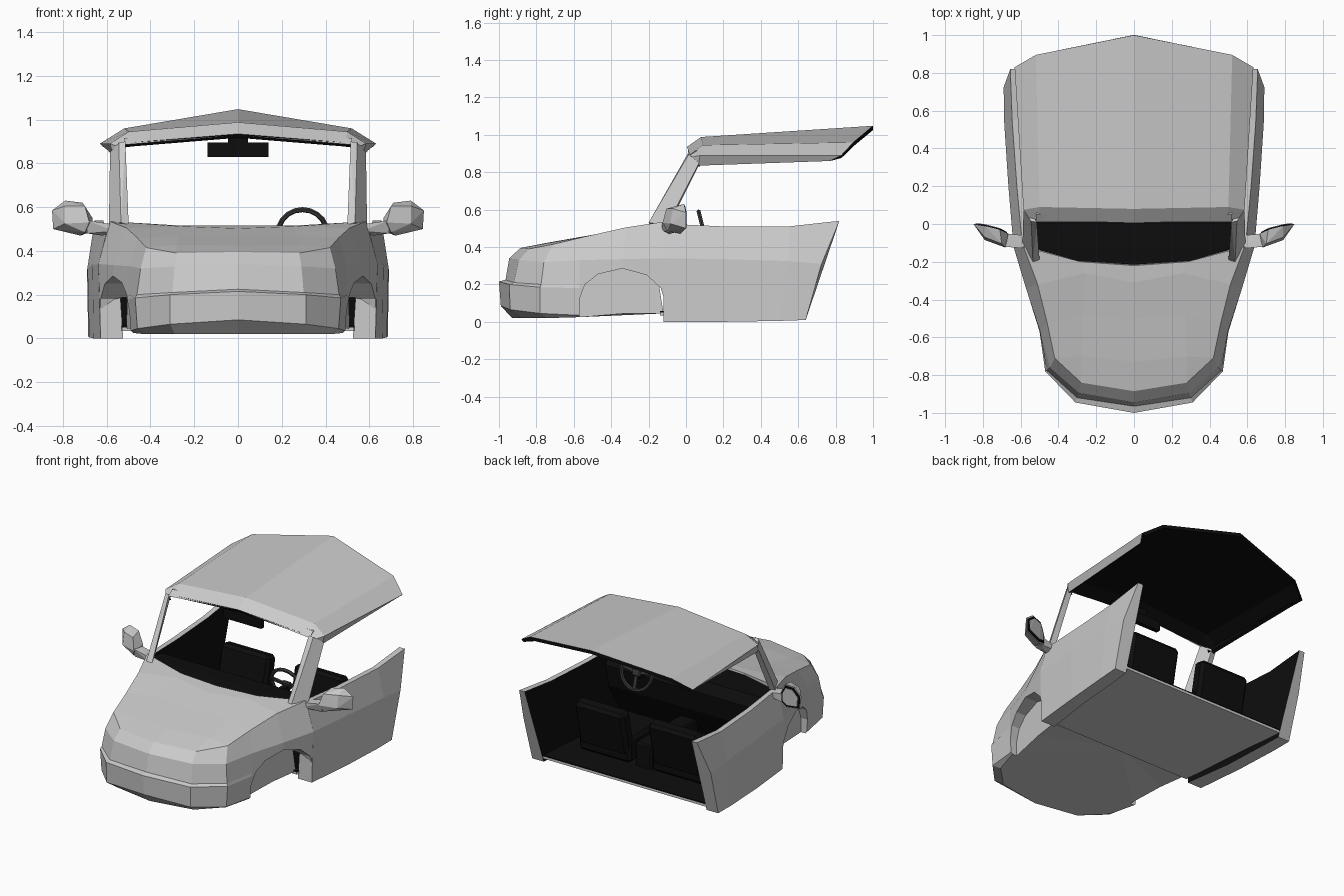
import bpy, bmesh, math
from mathutils import Matrix, Vector

if "Cube" in bpy.data.objects:
    bpy.data.objects.remove(bpy.data.objects["Cube"])


def material(name, v):
    m = bpy.data.materials.new(name)
    m.diffuse_color = (v, v, v, 1)
    m.use_nodes = True
    m.node_tree.nodes["Principled BSDF"].inputs["Base Color"].default_value = m.diffuse_color
    return m


BLACK = material("black_trim", 0.004)
DARK = material("dark_grey", 0.04)


def finish(name, bm, mat=None, mirror=False):
    bmesh.ops.recalc_face_normals(bm, faces=bm.faces)
    me = bpy.data.meshes.new(name)
    bm.to_mesh(me)
    bm.free()
    ob = bpy.data.objects.new(name, me)
    bpy.context.collection.objects.link(ob)
    if mat:
        me.materials.append(mat)
    if mirror:
        md = ob.modifiers.new("mirror", 'MIRROR')
        md.use_clip = True
    return ob


def hull(name, pts, mat=None, mirror=False):
    """Convex solid around a few points."""
    bm = bmesh.new()
    vs = [bm.verts.new(p) for p in pts]
    bmesh.ops.convex_hull(bm, input=vs)
    bmesh.ops.delete(bm, geom=[v for v in bm.verts if not v.link_faces], context='VERTS')
    bmesh.ops.dissolve_limit(bm, angle_limit=0.02, verts=bm.verts, edges=bm.edges)
    return finish(name, bm, mat, mirror)


def box(name, c, s, mat=None, mirror=False, rot=Matrix(), bevel=0):
    bm = bmesh.new()
    bmesh.ops.create_cube(bm, size=1, matrix=Matrix.Translation(c) @ rot @ Matrix.Diagonal((*s, 1)))
    if bevel:
        bmesh.ops.bevel(bm, geom=bm.edges[:], offset=bevel, segments=1, affect='EDGES')
    return finish(name, bm, mat, mirror)


def strip(bm, a, b):
    for i in range(len(a) - 1):
        bm.faces.new((a[i], a[i + 1], b[i + 1], b[i]))


# Front body: stacked half outlines from bumper lip up to the bonnet edge
LAYERS = [
    [(0, -.93, .02), (.29, -.88, .02), (.43, -.74, .02), (.48, -.57, .025), (.52, -.34, .045), (.53, -.12, .045)],
    [(0, -.99, .085), (.31, -.94, .065), (.46, -.78, .045), (.49, -.57, .035), (.56, -.34, .06), (.625, -.12, .06)],
    [(0, -1.0, .215), (.31, -.945, .2), (.47, -.78, .185), (.5, -.57, .18), (.57, -.34, .18), (.632, -.12, .18)],
    [(0, -.965, .225), (.3, -.92, .21), (.462, -.775, .2), (.5, -.57, .2), (.57, -.34, .2), (.633, -.12, .2)],
    [(0, -.945, .34), (.29, -.895, .33), (.445, -.76, .32), (.497, -.57, .33), (.572, -.34, .335), (.638, -.12, .34)],
    [(0, -.885, .395), (.28, -.84, .39), (.42, -.71, .415), (.46, -.52, .46), (.51, -.32, .505), (.585, -.12, .535)],
]
# Bonnet rows: centre line and inner crease
BONNET = [[(0, -.73, .425), (.28, -.7, .428)], [(0, -.5, .465), (.27, -.48, .468)],
          [(0, -.31, .503), (.26, -.26, .512)], [(0, -.22, .515), (.28, -.2, .517)]]
bm = bmesh.new()
L = [[bm.verts.new(p) for p in row] for row in LAYERS]
H = [[bm.verts.new(p) for p in row] for row in BONNET]
for lo, hi in zip(L, L[1:]):
    strip(bm, lo, hi)
crest = L[-1]
bm.faces.new((crest[0], crest[1], H[0][1], H[0][0]))
bm.faces.new((crest[1], crest[2], H[0][1]))
for i in range(3):
    strip(bm, H[i] + [crest[i + 2]], H[i + 1] + [crest[i + 3]])
back = bm.verts.new((0, -.12, .045))
bm.faces.new(L[0] + [back])
bm.faces.new([H[3][0], H[3][1], crest[5]] + [r[5] for r in L[-2::-1]] + [back])
bmesh.ops.triangulate(bm, faces=[f for f in bm.faces if len(f.verts) > 4])
body = finish("front_body", bm, mirror=True)

# Wheel arches cut out of the body
ARCH = [(-.57, -.1), (-.57, .12), (-.54, .2), (-.47, .255), (-.34, .285), (-.21, .25), (-.135, .18), (-.11, .1), (-.11, -.1)]
cutter = hull("arch_cutter", [(x, y, z) for y, z in ARCH for x in (.51 + .14 * (y + .12), .9)], mirror=True)
cutter.hide_render = True
cutter.hide_viewport = False
cutter.display_type = 'WIRE'
bo = body.modifiers.new("arches", 'BOOLEAN')
bo.operation = 'DIFFERENCE'
bo.solver = 'EXACT'
bo.object = cutter

# Bake the cut so the cutter can go
dg = bpy.context.evaluated_depsgraph_get()
baked = bpy.data.meshes.new_from_object(body.evaluated_get(dg))
body.modifiers.clear()
body.data = baked
bpy.data.objects.remove(cutter)

# Doors: five-point section lofted backwards, inner face black
DOOR = [
    [(.628, -.12, 0), (.638, -.12, .34), (.59, -.12, .525), (.56, -.12, .525), (.525, -.12, 0)],
    [(.66, .2, 0), (.665, .2, .335), (.62, .2, .51), (.585, .2, .51), (.57, .2, 0)],
    [(.68, .5, .005), (.688, .55, .325), (.645, .55, .51), (.61, .55, .51), (.59, .5, .005)],
    [(.685, .64, .01), (.69, .725, .31), (.655, .82, .54), (.615, .82, .54), (.6, .64, .01)],
]
bm = bmesh.new()
D = [[bm.verts.new(p) for p in row] for row in DOOR]
for a, b in zip(D, D[1:]):
    strip(bm, a + a[:1], b + b[:1])
    bm.faces.ensure_lookup_table()
    bm.faces[-2].material_index = 1
bm.faces.new(D[0])
bm.faces.new(D[-1])
door = finish("door", bm, mirror=True)
door.data.materials.append(None)
door.data.materials.append(BLACK)

# Roof: half grid from ridge to drip edge, thickened with a black lining
ROOF = [
    [(0, .005, .935), (.49, .02, .895), (.555, .03, .88), (.55, .045, .835)],
    [(0, .08, .988), (.5, .09, .945), (.585, .075, .89), (.572, .065, .835)],
    [(0, 1.0, 1.048), (.52, .895, .96), (.632, .83, .89), (.595, .77, .86)],
]
bm = bmesh.new()
R = [[bm.verts.new(p) for p in row] for row in ROOF]
strip(bm, R[0], R[1])
strip(bm, R[1], R[2])
roof = finish("roof", bm, mirror=True)
if roof.data.polygons[3].normal.z < 0:
    roof.data.flip_normals()
roof.data.materials.append(None)
roof.data.materials.append(BLACK)
so = roof.modifiers.new("thickness", 'SOLIDIFY')
so.thickness = .022
so.offset = -1
so.material_offset = 1
so.material_offset_rim = 1

# Windscreen pillars
hull("windscreen_pillar", [(.50, -.19, .52), (.535, -.2, .53), (.59, -.1, .52), (.55, -.09, .52),
                           (.515, .01, .9), (.545, .015, .895), (.585, .07, .85), (.55, .075, .85)], mirror=True)
hull("windscreen_header", [(x, y, z) for x, z in ((0, .93), (.52, .885)) for y, dz in ((.01, 0), (.05, .03), (.06, 0))
                           for z in (z + dz,)], mirror=True)

# Door mirrors
GLASS = [(.85, 0, .585), (.79, -.01, .63), (.71, -.03, .62), (.665, -.05, .55),
         (.665, -.05, .49), (.72, -.03, .47), (.845, 0, .5)]
hull("mirror_housing", GLASS + [(.79, -.07, .605), (.7, -.105, .605), (.68, -.125, .53), (.79, -.085, .525),
                                (.70, -.1, .485)], mirror=True)
hull("mirror_arm", [(.565, -.13, .49), (.565, -.13, .52), (.58, -.06, .49), (.58, -.06, .52), (.62, -.09, .47),
                    (.69, -.12, .54), (.69, -.05, .54), (.69, -.1, .48), (.69, -.05, .48)], mirror=True)
mid = sum((Vector(p) for p in GLASS), Vector()) / len(GLASS)
for name, k, d, mat in (("mirror_rim", .9, .006, BLACK), ("mirror_glass", .74, .01, None)):
    ring = [mid + (Vector(p) - mid) * k for p in GLASS]
    hull(name, [p + Vector((0, o, 0)) for p in ring for o in (-.01, d)], mat, True)

# Floor pan and cabin lining
for name, z0, z1, mat in (("floor_pan", .035, .05, None), ("carpet", .05, .058, BLACK)):
    hull(name, [(s * x, y, z) for s in (1, -1) for x, y in ((.53, -.14), (.6, .65)) for z in (z0, z1)], mat)

# Dashboard, console and seats
hull("dashboard", [(s * x, y, z) for s in (1, -1) for x, y, z in (
    (0, -.215, .505), (.3, -.195, .507), (.565, -.12, .51), (.565, .0, .5), (.56, .05, .44),
    (.55, .03, .3), (.54, -.1, .06))], BLACK)
box("centre_console", (0, .2, .13), (.12, .5, .17), BLACK, bevel=.01)
box("seat_cushion", (.27, .3, .15), (.38, .36, .16), BLACK, True, bevel=.02)
box("seat_back", (.27, .47, .27), (.36, .09, .3), BLACK, True, Matrix.Rotation(-.2, 4, 'X'), .02)

# Rear-view mirror
box("inner_mirror", (0, .06, .862), (.28, .03, .065), BLACK)
box("inner_mirror_stem", (0, .055, .915), (.09, .025, .05), BLACK)

# Steering wheel with spokes and column
tilt = Matrix.Rotation(math.radians(104), 4, 'X')
centre = Vector((.295, .095, .48))
bpy.ops.mesh.primitive_torus_add(major_segments=20, minor_segments=6, major_radius=.112, minor_radius=.012,
                                 location=centre, rotation=(math.radians(104), 0, 0))
rim = bpy.context.object
rim.name = "steering_wheel"
rim.data.materials.append(DARK)
box("steering_hub", centre, (.06, .05, .025), DARK, rot=tilt, bevel=.006)
for k, a in enumerate((10, 170, 270)):
    spin = tilt @ Matrix.Rotation(math.radians(a), 4, 'Z')
    box("steering_spoke_%d" % k, centre + spin @ Vector((.06, 0, 0)), (.1, .022, .012), DARK, rot=spin)
box("steering_column", (.295, .05, .46), (.04, .1, .04), BLACK)
